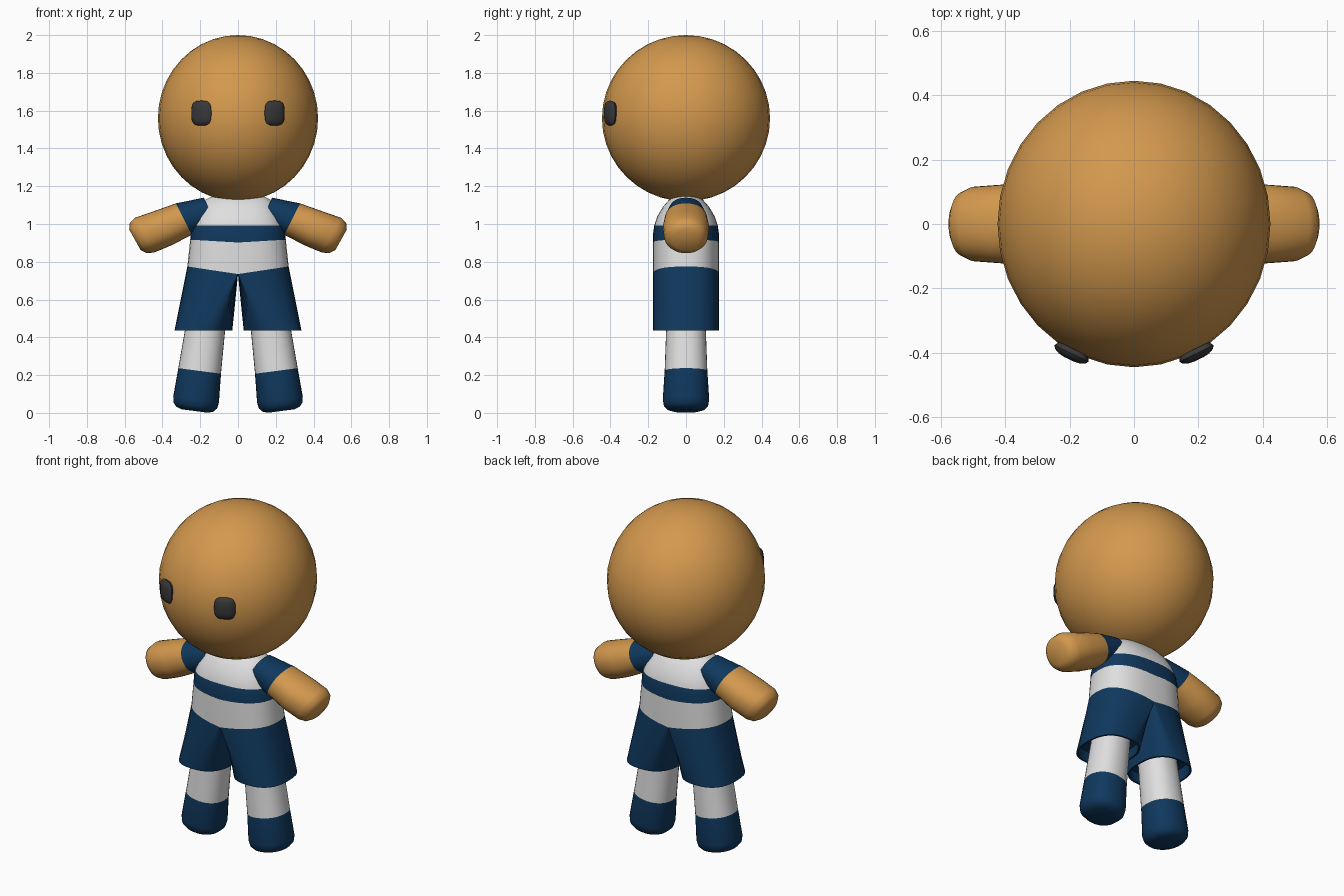
import bpy, bmesh, math
from mathutils import Matrix, Vector

if "Cube" in bpy.data.objects:
    bpy.data.objects.remove(bpy.data.objects["Cube"])


def material(name, rgb):
    m = bpy.data.materials.new(name)
    m.diffuse_color = (*rgb, 1)
    m.use_nodes = True
    m.node_tree.nodes["Principled BSDF"].inputs["Base Color"].default_value = m.diffuse_color
    return m


SKIN = material("tan", (0.65, 0.315, 0.075))
NAVY = material("navy", (0.005, 0.04, 0.112))
WHITE = material("white", (0.74, 0.74, 0.74))
DARK = material("charcoal", (0.04, 0.04, 0.042))


def finish(name, bm, mats):
    bmesh.ops.recalc_face_normals(bm, faces=bm.faces)
    me = bpy.data.meshes.new(name)
    bm.to_mesh(me)
    bm.free()
    for m in mats:
        me.materials.append(m)
    for p in me.polygons:
        p.use_smooth = True
    me.set_sharp_from_angle(angle=math.radians(42))
    ob = bpy.data.objects.new(name, me)
    bpy.context.collection.objects.link(ob)
    return ob


def power(v, n):
    return math.copysign(abs(v) ** (2 / n), v)


def loft(name, rings, mats, bands=None, n=2.2, seg=32, side=1, mat=Matrix()):
    """Rings are (x, z, a, b, tilt degrees, rise, inner a); bands give a material per span."""
    bm = bmesh.new()
    loops = []
    for r in rings:
        x, z, a, b, tilt, rise, inner = (list(r) + [0, 0, None])[:7] if len(r) == 4 else \
            (list(r) + [0, None])[:7] if len(r) == 5 else (list(r) + [None])[:7]
        inner = a if inner is None else inner
        t = math.radians(tilt)
        loop = []
        for i in range(seg):
            w = 2 * math.pi * i / seg
            c, s = power(math.cos(w), n), power(math.sin(w), n)
            off = c * (a if c > 0 else inner)
            p = mat @ Vector((x + off * math.cos(t), b * s,
                              z + off * math.sin(t) + rise * abs(off) / a))
            p.x *= side
            loop.append(bm.verts.new(p))
        loops.append(loop)
    for k in range(len(loops) - 1):
        for i in range(seg):
            j = (i + 1) % seg
            f = bm.faces.new((loops[k][i], loops[k][j], loops[k + 1][j], loops[k + 1][i]))
            f.material_index = bands[k] if bands else 0
    # end caps
    bm.faces.new(loops[0]).material_index = bands[0] if bands else 0
    bm.faces.new(loops[-1]).material_index = bands[-1] if bands else 0
    bmesh.ops.remove_doubles(bm, verts=bm.verts, dist=1e-5)
    return finish(name, bm, mats)


# head
bm = bmesh.new()
bmesh.ops.create_uvsphere(bm, u_segments=32, v_segments=20, radius=1)
bmesh.ops.transform(bm, verts=bm.verts, matrix=Matrix.Translation((0, 0, 1.56))
                    @ Matrix.Diagonal((0.424, 0.445, 0.44, 1)))
finish("head", bm, [SKIN])

# striped shirt body
loft("shirt", [(0, 0.735, 0.268, 0.175, 0, 0.04),
               (0, 0.902, 0.253, 0.175, 0, 0.015),
               (0, 0.95, 0.25, 0.174, 0, 0.005),
               (0, 0.992, 0.243, 0.168),
               (0, 1.04, 0.225, 0.152),
               (0, 1.09, 0.20, 0.123),
               (0, 1.13, 0.17, 0.088),
               (0, 1.15, 0.13, 0.055)],
     [WHITE, NAVY], [0, 1, 1, 0, 0, 0, 0], n=2.5)

for side, label in ((1, "right"), (-1, "left")):
    # sleeve and arm
    loft(label + "_arm", [(0.15, 1.07, 0.076, 0.09, 66),
                          (0.287, 1.026, 0.093, 0.112, 63),
                          (0.40, 0.977, 0.102, 0.123, 61),
                          (0.495, 0.941, 0.105, 0.116, 61),
                          (0.528, 0.926, 0.092, 0.10, 61),
                          (0.546, 0.917, 0.062, 0.07, 61)],
         [NAVY, SKIN], [0, 1, 1, 1, 1], side=side)
    # shorts leg: half of the waist above, a round open hem below
    loft(label + "_shorts_leg", [(0, 0.735, 0.268, 0.175, 0, 0.04, 0),
                                 (0.183, 0.437, 0.153, 0.175),
                                 (0.183, 0.437, 0.143, 0.165),
                                 (0.175, 0.50, 0.14, 0.165)],
         [NAVY], n=2.5, side=side)
    # leg with sock
    loft(label + "_leg", [(0.155, 0.58, 0.10, 0.10, 7.5),
                          (0.203, 0.222, 0.114, 0.113, 7.5),
                          (0.222, 0.07, 0.122, 0.123, 7.5),
                          (0.226, 0.038, 0.116, 0.117, 7.5),
                          (0.228, 0.019, 0.098, 0.10, 7.5),
                          (0.229, 0.010, 0.07, 0.07, 7.5)],
         [WHITE, NAVY], [0, 1, 1, 1, 1], side=side)
    # eye
    place = (Matrix.Translation((0.194, -0.402, 1.587))
             @ Matrix.Rotation(math.radians(26), 4, 'Z')
             @ Matrix.Rotation(math.radians(90), 4, 'X'))
    loft(label + "_eye", [(0, -0.015, 0.05, 0.058), (0, 0, 0.059, 0.066),
                          (0, 0.010, 0.052, 0.059), (0, 0.017, 0.036, 0.042),
                          (0, 0.020, 0.015, 0.018)],
         [DARK], n=3.2, seg=24, side=side, mat=place)
